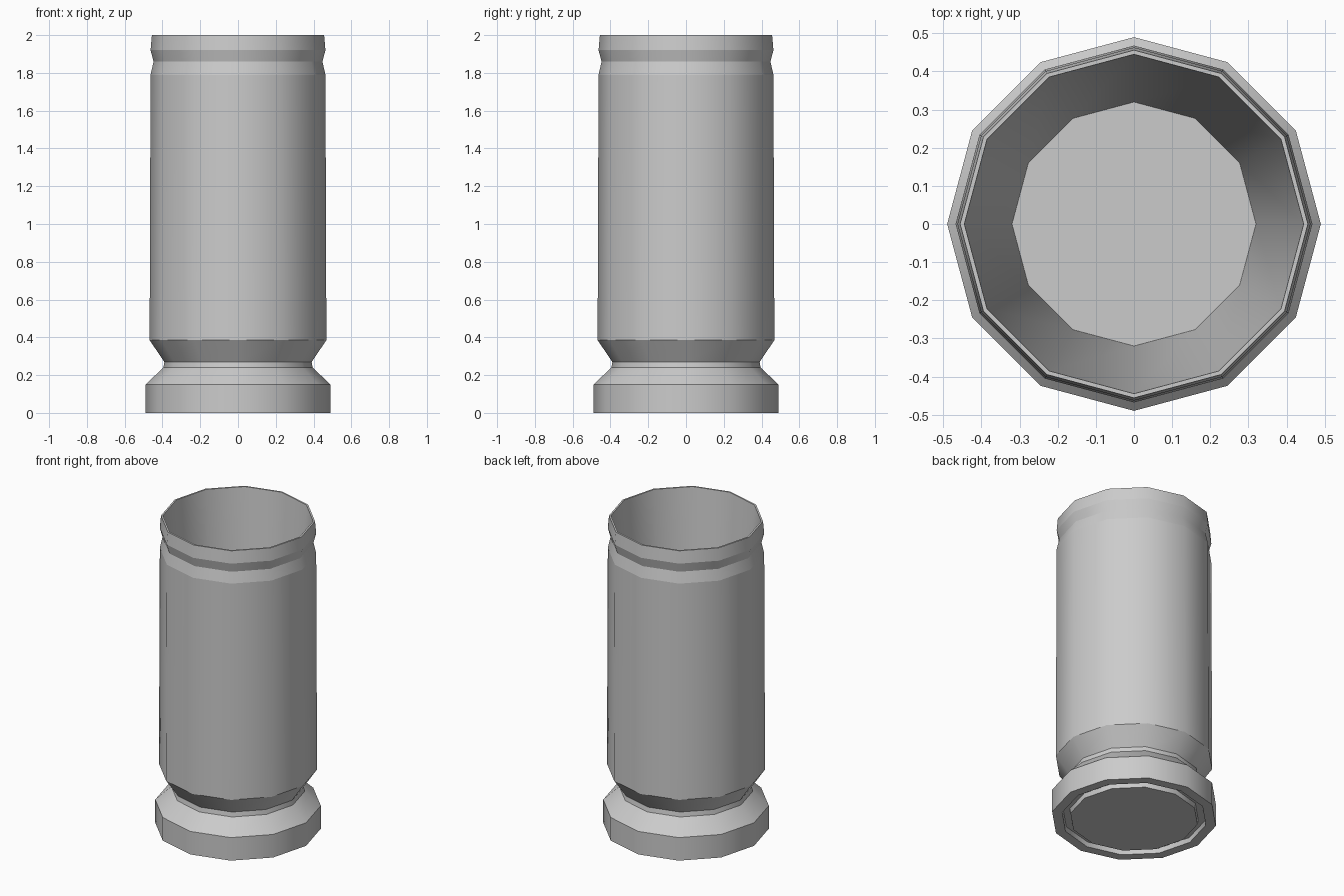
import bpy, bmesh
from math import cos, sin, pi

if "Cube" in bpy.data.objects:
    bpy.data.objects.remove(bpy.data.objects["Cube"])

SIDES = 12


def lathe(name, profile):
    """Revolve an (r, z) profile into a 12-sided solid, capped at both ends."""
    bm = bmesh.new()
    rings = [[bm.verts.new((r * cos(2 * pi * i / SIDES), r * sin(2 * pi * i / SIDES), z))
              for i in range(SIDES)] for r, z in profile]
    for a, b in zip(rings, rings[1:]):
        for i in range(SIDES):
            j = (i + 1) % SIDES
            bm.faces.new((a[i], a[j], b[j], b[i])).smooth = True
    bm.faces.new(rings[0][::-1])
    bm.faces.new(rings[-1])
    # smooth around the circumference, crisp along every ring
    for e in bm.edges:
        e.smooth = abs(e.verts[0].co.z - e.verts[1].co.z) > 1e-4
    bmesh.ops.recalc_face_normals(bm, faces=bm.faces)
    mesh = bpy.data.meshes.new(name)
    bm.to_mesh(mesh)
    bm.free()
    obj = bpy.data.objects.new(name, mesh)
    bpy.context.collection.objects.link(obj)
    return obj


# groove in the underside around the flush centre disc
underside = [(0.38, 0), (0.385, 0.03), (0.425, 0.03), (0.43, 0)]
# base rim, bevel, narrow neck and shoulder
base = [(0.49, 0), (0.49, 0.15), (0.395, 0.24), (0.39, 0.27), (0.468, 0.385)]
# slightly tapered wall with crimped ring near the mouth
wall = [(0.463, 1.79), (0.447, 1.86), (0.463, 1.92), (0.456, 2.0)]
# tapered hollow interior down to the floor
interior = [(0.445, 2.0), (0.32, 0.3)]

lathe("hollow_case", underside + base + wall + interior)
